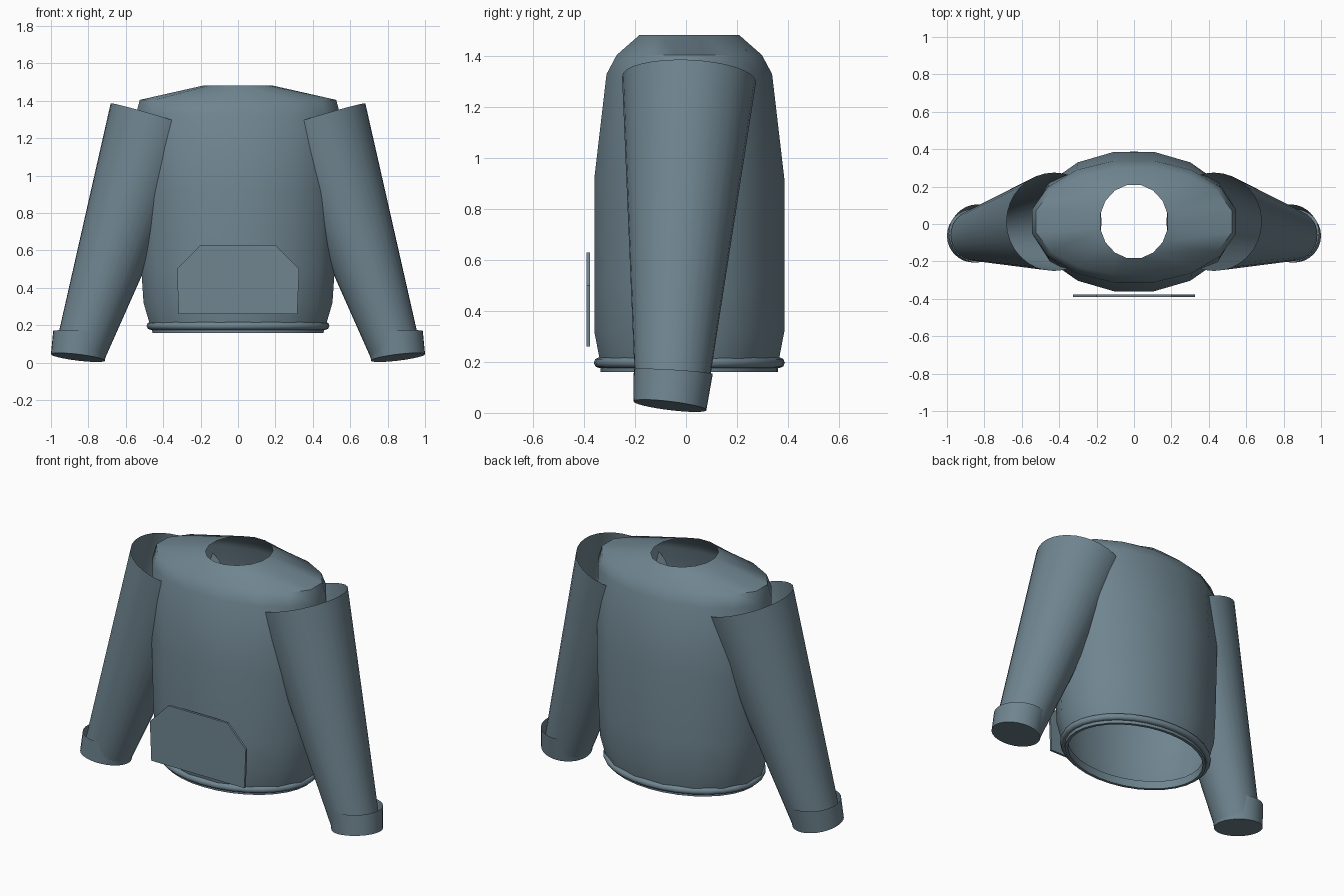
import bpy, bmesh, math
from mathutils import Vector

cube = bpy.data.objects.get("Cube")
if cube:
    bpy.data.objects.remove(cube, do_unlink=True)

# Single fabric colour
fabric = bpy.data.materials.new("slate_fabric")
fabric.use_nodes = True
COLOR = (0.16, 0.235, 0.28, 1)
fabric.diffuse_color = COLOR
bsdf = fabric.node_tree.nodes["Principled BSDF"]
bsdf.inputs["Base Color"].default_value = COLOR
bsdf.inputs["Roughness"].default_value = 0.8


def finish(name, bm, angle=40):
    bmesh.ops.recalc_face_normals(bm, faces=bm.faces)
    mesh = bpy.data.meshes.new(name)
    bm.to_mesh(mesh)
    bm.free()
    mesh.materials.append(fabric)
    obj = bpy.data.objects.new(name, mesh)
    bpy.context.collection.objects.link(obj)
    bpy.ops.object.select_all(action='DESELECT')
    obj.select_set(True)
    bpy.context.view_layer.objects.active = obj
    bpy.ops.object.shade_smooth_by_angle(angle=math.radians(angle))
    return obj


def ring(center, rx, ry, sides, slope_x=0, slope_y=0, half_step=False):
    """Ellipse of points, tilted by a slope along x and y."""
    points = []
    for i in range(sides):
        a = math.tau * (i + 0.5 * half_step) / sides
        x, y = rx * math.cos(a), ry * math.sin(a)
        points.append(Vector(center) + Vector((x, y, slope_x * x + slope_y * y)))
    return points


def loft(name, rings, closed=False, cap_end=False, angle=40):
    """Skin a list of rings with quads."""
    bm = bmesh.new()
    loops = [[bm.verts.new(p) for p in r] for r in rings]
    pairs = list(zip(loops, loops[1:]))
    if closed:
        pairs.append((loops[-1], loops[0]))
    for a, b in pairs:
        n = len(a)
        for i in range(n):
            j = (i + 1) % n
            bm.faces.new((a[i], a[j], b[j], b[i]))
    if cap_end:
        bm.faces.new(loops[-1])
    return finish(name, bm, angle)


# Torso: open shell from neck hole to hem (z, half width, half depth)
MID_Y = 0.013
SIDES = 16
torso_profile = [
    (1.483, 0.18, 0.196), (1.405, 0.525, 0.285), (1.33, 0.545, 0.325),
    (0.92, 0.532, 0.373), (0.50, 0.517, 0.373), (0.32, 0.505, 0.373),
    (0.20, 0.47, 0.35),
]
flat = 1 / math.cos(math.pi / SIDES)
loft("torso", [ring((0, MID_Y, z), rx * flat, ry * flat, SIDES, half_step=True)
               for z, rx, ry in torso_profile], angle=50)

# Waistband: short band with an inner lip below the torso
band_profile = [(0.21, 0.462, 0.35), (0.16, 0.458, 0.348),
                (0.16, 0.44, 0.33), (0.21, 0.44, 0.33)]
loft("waistband", [ring((0, MID_Y, z), rx, ry, 32) for z, rx, ry in band_profile],
     closed=True)

# Hem cord: oval tube around the waist
TUBE = 0.021
cord = []
for k in range(8):
    a = math.tau * k / 8
    grow = TUBE * math.cos(a)
    cord.append(ring((0, MID_Y, 0.197 + TUBE * math.sin(a)),
                     0.468 + grow, 0.354 + grow, 32))
loft("hem_cord", cord, closed=True, angle=60)

# Sleeves (tapered, open at the shoulder) and cuffs (closed at the wrist)
for side, label in ((1, "left"), (-1, "right")):
    loft(label + "_sleeve", [
        ring((side * 0.427, 0.012, 1.31), 0.254, 0.263, 32, side * 0.3, -0.04),
        ring((side * 0.845, -0.06, 0.045), 0.135, 0.138, 32, side * 0.15, -0.1),
    ])
    loft(label + "_cuff", [
        ring((side * 0.835, -0.05, 0.162), 0.153, 0.155, 32, side * 0.05, -0.06),
        ring((side * 0.856, -0.063, 0.028), 0.144, 0.143, 32, side * 0.12, -0.12),
    ], cap_end=True)

# Front pocket: thin plate with clipped upper corners
pocket_half = [(0.317, 0.26), (0.327, 0.50), (0.20, 0.63)]
outline = pocket_half + [(-x, z) for x, z in reversed(pocket_half)]
bm = bmesh.new()
face = bm.faces.new([bm.verts.new((x, -0.377, z)) for x, z in outline])
extruded = bmesh.ops.extrude_face_region(bm, geom=[face])
bmesh.ops.translate(bm, vec=(0, -0.014, 0),
                    verts=[v for v in extruded["geom"] if isinstance(v, bmesh.types.BMVert)])
if not face.is_valid or len(bm.faces) < 8:
    bm.faces.new([v for v in bm.verts if abs(v.co.y + 0.377) < 1e-5])
finish("front_pocket", bm, 30)
